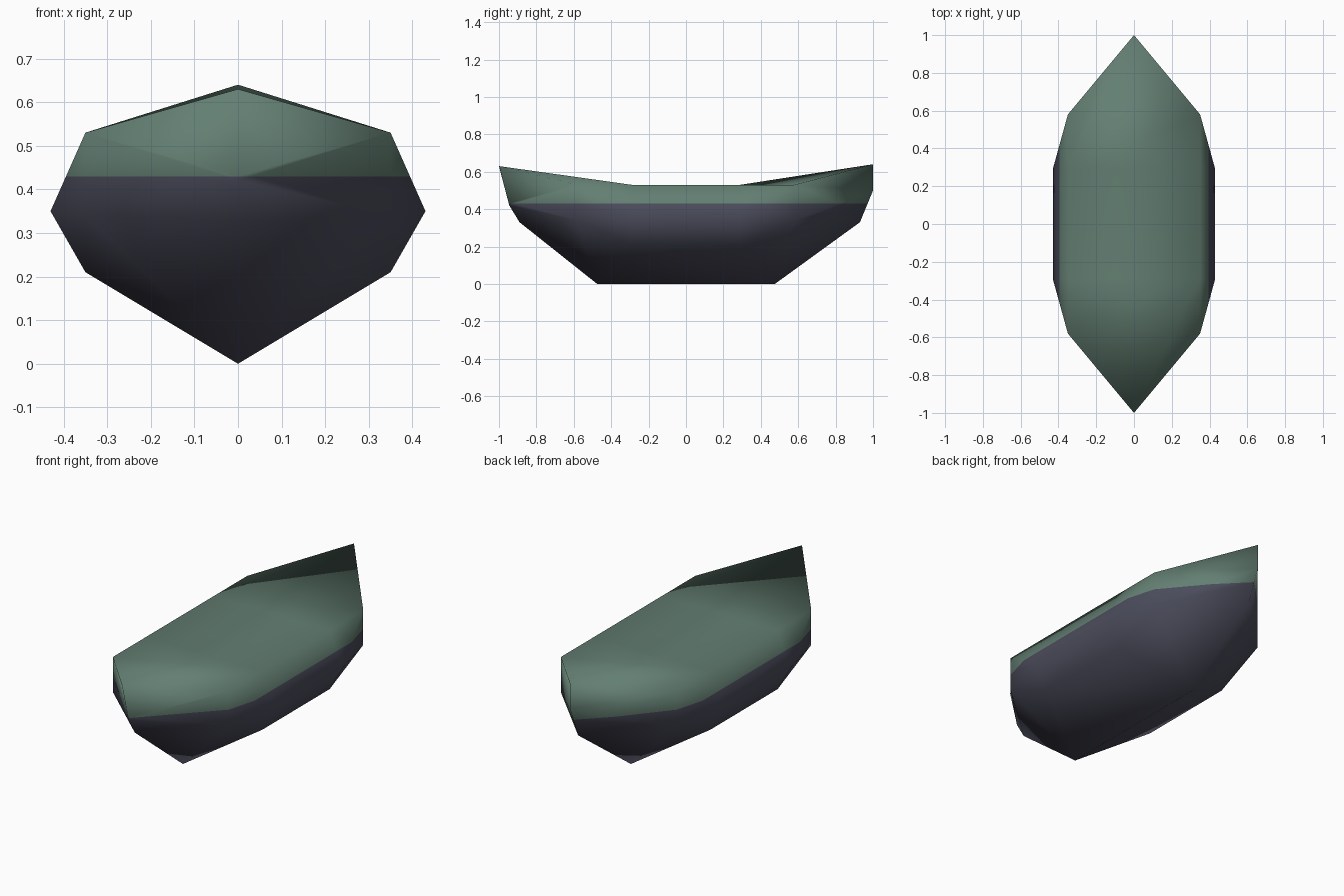
import bpy, bmesh

if "Cube" in bpy.data.objects:
    bpy.data.objects.remove(bpy.data.objects["Cube"])

WATERLINE = 0.43

def material(name, rgb):
    m = bpy.data.materials.new(name)
    m.diffuse_color = (*rgb, 1.0)
    m.use_nodes = True
    m.node_tree.nodes["Principled BSDF"].inputs["Base Color"].default_value = m.diffuse_color
    return m

bm = bmesh.new()
cache = {}

def v(x, y, z):
    # shared vertex so the whole hull stays welded
    key = (round(x, 3), round(y, 3), round(z, 3))
    if key not in cache:
        cache[key] = bm.verts.new(key)
    return cache[key]

def station(side, end):
    # shoulder points of one quarter of the hull
    return dict(
        d1=v(side * 0.35, end * 0.29, 0.53), m1=v(side * 0.43, end * 0.29, 0.35),
        l1=v(side * 0.35, end * 0.29, 0.21), d2=v(side * 0.35, end * 0.58, 0.53),
        l2=v(side * 0.35, end * 0.58, 0.34), k=v(0, end * 0.475, 0))

# centreline stem points: top, middle, low
STEM = {-1: (v(0, -1, 0.63), v(0, -0.945, 0.42), v(0, -0.89, 0.33)),
        1: (v(0, 1, 0.64), v(0, 1, 0.50), v(0, 0.93, 0.33))}

quarter = {(s, e): station(s, e) for s in (-1, 1) for e in (-1, 1)}

# tapered end panels of each quarter
for (s, e), q in quarter.items():
    top, mid, low = STEM[e]
    d1, m1, l1, d2, l2, k = (q[n] for n in ("d1", "m1", "l1", "d2", "l2", "k"))
    for f in ((d1, m1, d2), (d2, m1, l2), (m1, l1, l2), (l1, k, l2),
              (l2, k, low), (l2, low, mid), (d2, l2, mid), (d2, mid, top)):
        bm.faces.new(f)

# long side panels amidships
for s in (-1, 1):
    a, b = quarter[s, -1], quarter[s, 1]
    for p, r in (("d1", "m1"), ("m1", "l1"), ("l1", "k")):
        bm.faces.new((a[p], a[r], b[r], b[p]))

# deck: flat middle with raised pointed ends
bm.faces.new([quarter[k]["d1"] for k in ((-1, -1), (1, -1), (1, 1), (-1, 1))])
for e in (-1, 1):
    near, far, top = quarter[-e, e], quarter[e, e], STEM[e][0]
    bm.faces.new((near["d1"], near["d2"], top))
    bm.faces.new((near["d1"], top, far["d2"]))
    bm.faces.new((near["d1"], far["d2"], far["d1"]))

# cut the paint line and colour by height
bmesh.ops.recalc_face_normals(bm, faces=bm.faces[:])
bmesh.ops.bisect_plane(bm, geom=bm.verts[:] + bm.edges[:] + bm.faces[:], dist=1e-5,
                       plane_co=(0, 0, WATERLINE), plane_no=(0, 0, 1))
for f in bm.faces:
    f.material_index = 0 if f.calc_center_median().z > WATERLINE else 1
    f.smooth = True

mesh = bpy.data.meshes.new("boat_hull")
bm.to_mesh(mesh)
bm.free()
mesh.materials.append(material("muted green", (0.125, 0.21, 0.168)))
mesh.materials.append(material("dark slate", (0.07, 0.072, 0.105)))
bpy.context.collection.objects.link(bpy.data.objects.new("boat_hull", mesh))
